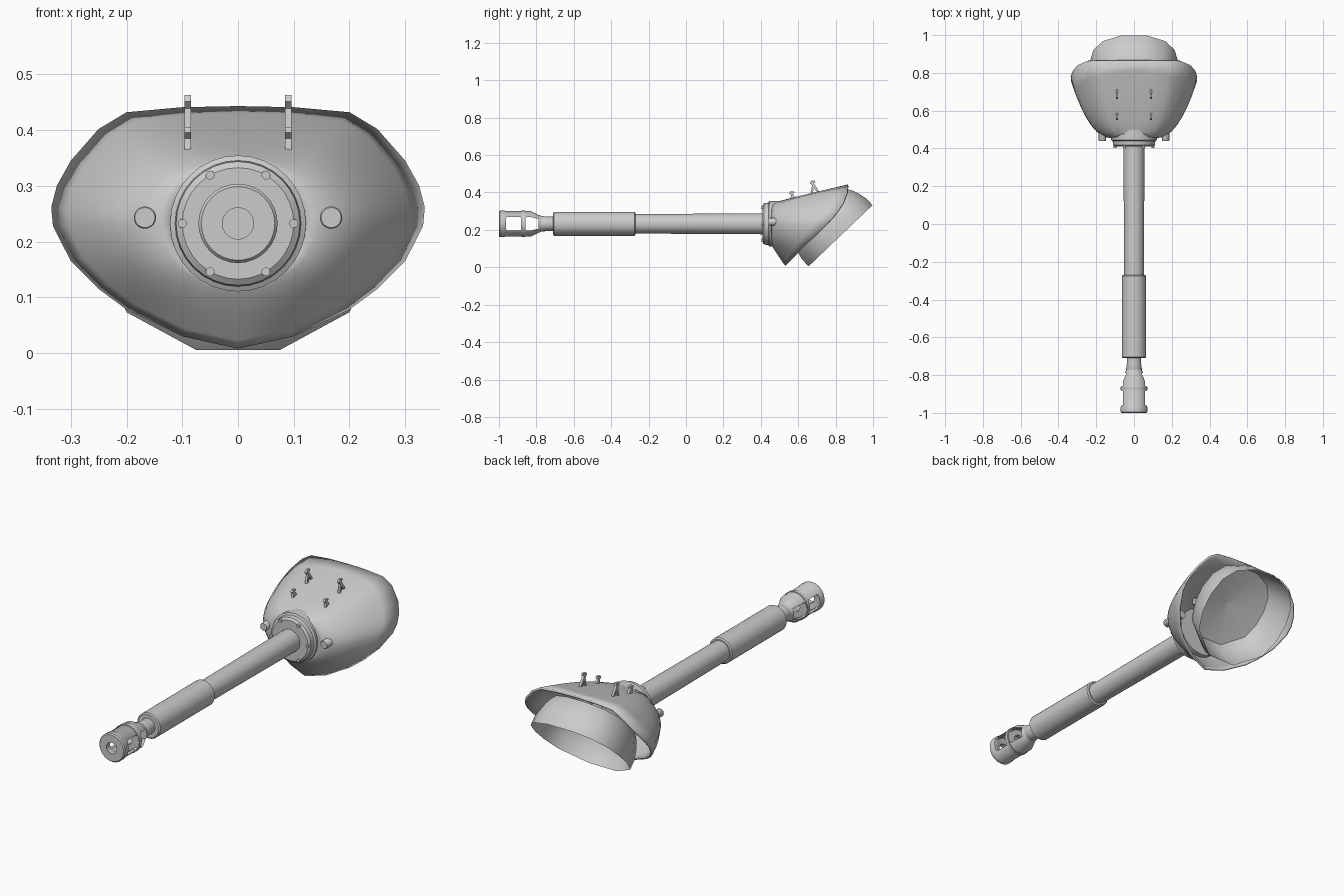
import bpy, bmesh, math
from mathutils import Vector

if "Cube" in bpy.data.objects:
    bpy.data.objects.remove(bpy.data.objects["Cube"])

AXIS = 0.2325  # height of the barrel axis
grey = bpy.data.materials.new("plain_grey")
grey.diffuse_color = (0.6, 0.6, 0.6, 1)
grey.use_nodes = True
grey.node_tree.nodes["Principled BSDF"].inputs["Base Color"].default_value = grey.diffuse_color


def finish(ob, angle=35):
    ob.data.materials.clear()
    ob.data.materials.append(grey)
    bpy.ops.object.select_all(action='DESELECT')
    ob.select_set(True)
    bpy.context.view_layer.objects.active = ob
    bpy.ops.object.shade_smooth_by_angle(angle=math.radians(angle))
    return ob


def from_bmesh(name, bm, angle=35):
    bmesh.ops.recalc_face_normals(bm, faces=bm.faces)
    me = bpy.data.meshes.new(name)
    bm.to_mesh(me)
    bm.free()
    ob = bpy.data.objects.new(name, me)
    bpy.context.collection.objects.link(ob)
    return finish(ob, angle)


def loft(name, rings, loop=False, cap=(False, False), angle=35):
    bm = bmesh.new()
    vs = [[bm.verts.new(p) for p in r] for r in rings]
    pairs = list(zip(vs, vs[1:])) + ([(vs[-1], vs[0])] if loop else [])
    for a, b in pairs:
        for i in range(len(a)):
            j = (i + 1) % len(a)
            bm.faces.new((a[i], a[j], b[j], b[i]))
    for ring, want in zip((vs[0], vs[-1]), cap):
        if want:
            bm.faces.new(ring)
    return from_bmesh(name, bm, angle)


def lathe(name, profile, x=0, z=AXIS, n=32, loop=False):
    """Revolve (y, radius) points about a line parallel to y."""
    rings = [[(x + r * math.sin(2 * math.pi * k / n), y, z + r * math.cos(2 * math.pi * k / n))
              for k in range(n)] for y, r in profile]
    return loft(name, rings, loop, (not loop, not loop))


# Barrel, thicker sleeve and neck
lathe("barrel", [(-0.28, 0.052), (0.43, 0.056)])
lathe("sleeve", [(-0.71, 0.058), (-0.705, 0.064), (-0.275, 0.064), (-0.27, 0.058)])
lathe("neck", [(-0.785, 0.036), (-0.77, 0.042), (-0.74, 0.038), (-0.70, 0.038)])

# Hollow muzzle brake with a baffle
brake = lathe("muzzle_brake", [
    (-1.0, 0.028), (-1.0, 0.066), (-0.994, 0.071), (-0.97, 0.071), (-0.965, 0.068), (-0.83, 0.068),
    (-0.79, 0.048), (-0.77, 0.041), (-0.77, 0.03), (-0.79, 0.036), (-0.835, 0.055), (-0.86, 0.055),
    (-0.86, 0.028), (-0.88, 0.028), (-0.88, 0.055), (-0.965, 0.055), (-0.972, 0.028)], loop=True)

# Side windows of the brake
windows = [[(-0.962, 0.03), (-0.955, 0.037), (-0.888, 0.037), (-0.881, 0.03)],
           [(-0.859, 0.03), (-0.852, 0.037), (-0.83, 0.036), (-0.788, 0.026)]]
for top in windows:
    outline = top + [(y, -h) for y, h in reversed(top)]
    cutter = loft("window_cutter", [[(x, y, AXIS + h) for y, h in outline] for x in (-0.2, 0.2)],
                  cap=(True, True))
    mod = brake.modifiers.new("window", 'BOOLEAN')
    mod.object = cutter
    mod.solver = 'EXACT'
    bpy.context.view_layer.objects.active = brake
    bpy.ops.object.modifier_apply(modifier=mod.name)
    bpy.data.objects.remove(cutter)
finish(brake)

# Rings on the brake, visible at its sides
lathe("baffle_ring", [(-0.88, 0.03), (-0.88, 0.071), (-0.862, 0.071), (-0.862, 0.03)], loop=True)

# Bolted flange at the root of the barrel
lathe("flange", [(0.41, 0.05), (0.41, 0.1), (0.418, 0.111), (0.44, 0.113), (0.445, 0.122), (0.5, 0.122)])
for k in range(6):
    a = math.radians(60 * k)
    lathe("flange_bolt", [(0.403, 0.005), (0.403, 0.008), (0.415, 0.008)],
          0.1 * math.cos(a), AXIS + 0.1 * math.sin(a), 12)

# Side pegs
for s in (-1, 1):
    lathe("peg", [(0.44, 0.018), (0.443, 0.02), (0.56, 0.02)], s * 0.167, 0.243, 20)

# Curved shield: half rim (x, y, z) from top to bottom, mirrored
half = [(0, 0.866, 0.443), (0.1, 0.866, 0.441), (0.2, 0.865, 0.432), (0.25, 0.862, 0.402),
        (0.3, 0.84, 0.345), (0.325, 0.81, 0.3), (0.335, 0.78, 0.262), (0.332, 0.75, 0.228),
        (0.3, 0.69, 0.165), (0.25, 0.635, 0.115), (0.2, 0.6, 0.078), (0.1, 0.555, 0.03), (0, 0.53, 0.008)]
rim = half + [(-x, y, z) for x, y, z in reversed(half[1:-1])]
rings = []
for k in range(9):
    u = k / 8
    ring = []
    for x, y, z in rim:
        d = Vector((x, z - AXIS)).normalized()
        p = 1.05 + 1.15 * abs(d.x) ** 2
        bx, bz = 0.118 * d.x, AXIS + 0.11 * d.y
        ring.append((bx + (x - bx) * u, 0.455 + (y - 0.455) * u ** p, bz + (z - bz) * u))
    rings.append(ring)
shield = loft("shield", rings, angle=40)
solid = shield.modifiers.new("thickness", 'SOLIDIFY')
solid.thickness = 0.01
solid.offset = -1
bpy.ops.object.modifier_apply(modifier=solid.name)

# Tilted open drum behind the shield, closed by a shallow cone inside
along = Vector((0, 0.345, 0.33)).normalized()
inward = Vector((0, -0.33, 0.345)).normalized()
mid = Vector((0, 0.8275, 0.17))
side = [(0.075, -0.238), (0.2, -0.14), (0.23, -0.05), (0.235, 0.04), (0.215, 0.13), (0.165, 0.195), (0.07, 0.235)]
outline = side + [(-x, t) for x, t in reversed(side)]
rings = [[mid + inward * d + Vector((x * s, 0, 0)) + along * (t * s) for x, t in outline]
         for d, s in ((0, 1), (0.05, 1), (0.1, 0.95), (0.135, 0.89), (0.16, 0.82), (0.19, 0.01))]
loft("drum", rings, cap=(False, True), angle=40)


# Hooked brackets on the shield top, each a flat plate with a hole
def bracket(name, x, y, z, h):
    plate = [(0, 0), (0.012, 0.75), (0, 0.88), (0.008, 1), (0.026, 1), (0.03, 0.9),
             (0.02, 0.87), (0.03, 0.72), (0.062, 0.22), (0.062, 0)]
    hole = [(0.016, 0.32), (0.022, 0.6), (0.044, 0.32)]
    cu = bpy.data.curves.new(name, 'CURVE')
    cu.dimensions = '2D'
    cu.fill_mode = 'BOTH'
    cu.extrude = 0.006
    for pts in (plate, hole):
        sp = cu.splines.new('POLY')
        sp.points.add(len(pts) - 1)
        sp.use_cyclic_u = True
        for q, (a, b) in zip(sp.points, pts):
            q.co = (a, b * h, 0, 1)
    ob = bpy.data.objects.new(name, cu)
    bpy.context.collection.objects.link(ob)
    ob.location = (x, y, z)
    ob.rotation_euler = (math.pi / 2, 0, math.pi / 2)
    bpy.ops.object.select_all(action='DESELECT')
    ob.select_set(True)
    bpy.context.view_layer.objects.active = ob
    bpy.ops.object.convert(target='MESH')
    finish(bpy.context.object)


for s in (-1, 1):
    bracket("front_bracket", s * 0.09, 0.55, 0.325, 0.08)
    bracket("rear_bracket", s * 0.09, 0.662, 0.365, 0.098)
